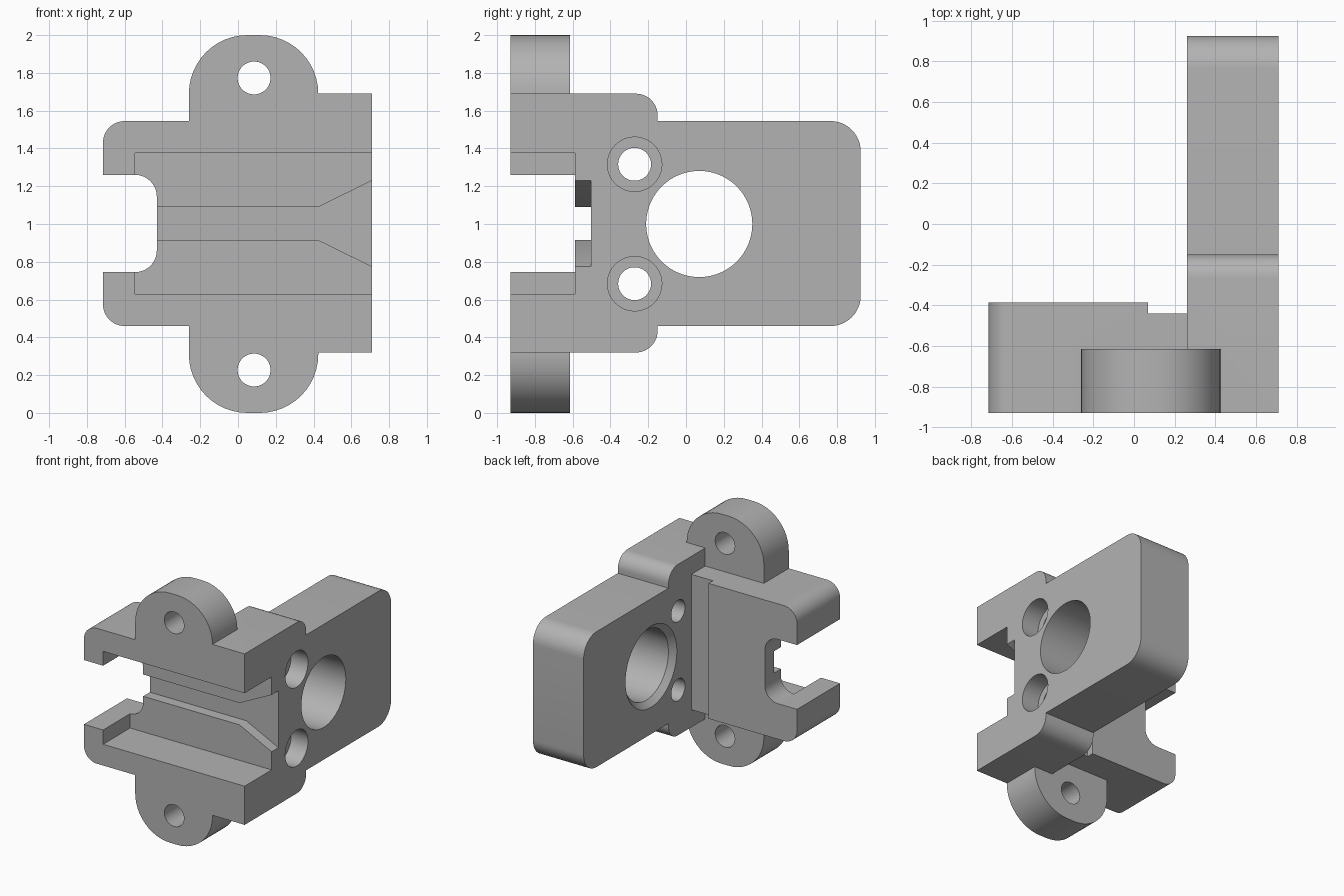
import bpy
import bmesh
import math
from mathutils import Vector

cube = bpy.data.objects.get("Cube")
if cube:
    bpy.data.objects.remove(cube, do_unlink=True)

grey = bpy.data.materials.new("plain grey")
grey.use_nodes = True
colour = (0.45, 0.45, 0.45, 1)
grey.diffuse_color = colour
grey.node_tree.nodes["Principled BSDF"].inputs["Base Color"].default_value = colour


def outline(corners, steps=12):
    """Corners are (u, v) or (u, v, radius); a radius turns the corner into an arc."""
    pts = []
    for i, c in enumerate(corners):
        p = Vector(c[:2])
        if len(c) == 2:
            pts.append(p)
            continue
        a = (Vector(corners[i - 1][:2]) - p).normalized() * c[2]
        b = (Vector(corners[(i + 1) % len(corners)][:2]) - p).normalized() * c[2]
        for k in range(steps + 1):
            t = math.pi / 2 * k / steps
            pts.append(p + a * (1 - math.sin(t)) + b * (1 - math.cos(t)))
    return pts


def rect(u0, u1, v0, v1, r=0):
    c = [(u0, v0), (u1, v0), (u1, v1), (u0, v1)]
    return outline([p + (r,) for p in c]) if r else c


def circle(u, v, r, n=64):
    return [(u + r * math.cos(math.tau * i / n), v + r * math.sin(math.tau * i / n))
            for i in range(n)]


def loft(name, lower, upper, axis, lo, hi):
    """Solid between two outlines, set along y (x-z outline) or x (y-z outline)."""
    place = (lambda p, d: (p[0], d, p[1])) if axis == "y" else (lambda p, d: (d, p[0], p[1]))
    bm = bmesh.new()
    a = [bm.verts.new(place(p, lo)) for p in lower]
    b = [bm.verts.new(place(p, hi)) for p in upper]
    bm.faces.new(a)
    bm.faces.new(b)
    for i in range(len(a)):
        bm.faces.new((a[i - 1], a[i], b[i], b[i - 1]))
    bmesh.ops.recalc_face_normals(bm, faces=bm.faces)
    mesh = bpy.data.meshes.new(name)
    bm.to_mesh(mesh)
    bm.free()
    mesh.materials.append(grey)
    obj = bpy.data.objects.new(name, mesh)
    bpy.context.collection.objects.link(obj)
    return obj


def prism(name, pts, axis, lo, hi):
    return loft(name, pts, pts, axis, lo, hi)


def combine(target, tool, operation):
    mod = target.modifiers.new(operation, "BOOLEAN")
    mod.operation, mod.solver, mod.object = operation, "EXACT", tool
    bpy.context.view_layer.objects.active = target
    bpy.ops.object.modifier_apply(modifier=mod.name)
    bpy.data.objects.remove(tool, do_unlink=True)


FRONT, INNER, OUTER = -0.93, 0.26, 0.71

# Upright side plate with a wide shoulder at the front
bracket = prism("mounting_bracket", outline([
    (FRONT, 0.32), (-0.15, 0.32, 0.115), (-0.15, 0.46), (0.925, 0.46, 0.16),
    (0.925, 1.545, 0.16), (-0.15, 1.545), (-0.15, 1.69, 0.115), (FRONT, 1.69)]),
    "x", INNER, OUTER)

# Front body with a notched end, stepped back, and the two lugs
body = prism("body", outline([
    (0.45, 0.46), (-0.715, 0.46, 0.115), (-0.715, 0.745), (-0.43, 0.745, 0.115),
    (-0.43, 1.26, 0.115), (-0.715, 1.26), (-0.715, 1.545, 0.115), (0.45, 1.545)]),
    "y", FRONT, -0.385)
combine(body, prism("back_step", rect(0.07, 0.6, 0.3, 1.7), "y", -0.44, -0.3), "DIFFERENCE")
combine(body, prism("lugs", rect(-0.26, 0.425, 0, 2, 0.31), "y", FRONT, -0.615), "UNION")
# The lug strip also spans the notch height but never reaches the notch itself
combine(bracket, body, "UNION")

# Wide channel and the narrow groove that flares at the open end
combine(bracket, prism("channel", rect(-0.545, 0.9, 0.63, 1.375), "y", -1.1, -0.588),
        "DIFFERENCE")
combine(bracket, prism("groove", [
    (-0.6, 0.915), (0.425, 0.915), (0.71, 0.775), (0.8, 0.73),
    (0.8, 1.275), (0.71, 1.23), (0.425, 1.09), (-0.6, 1.09)], "y", -0.7, -0.502),
    "DIFFERENCE")

# Lug holes and counterbored screw holes, mirrored about mid height
for side in (-1, 1):
    combine(bracket, prism("lug_hole", circle(0.085, 1 + 0.773 * side, 0.087), "y", -1.1, -0.5),
            "DIFFERENCE")
    z = 1 + 0.316 * side
    combine(bracket, prism("screw_hole", circle(-0.272, z, 0.087), "x", 0.1, 0.9), "DIFFERENCE")
    combine(bracket, prism("counterbore", circle(-0.272, z, 0.144), "x", 0.56, 0.9), "DIFFERENCE")

# Large bore with a chamfered inner rim
combine(bracket, prism("bore", circle(0.07, 1, 0.281, 96), "x", 0.1, 0.9), "DIFFERENCE")
combine(bracket, loft("bore_chamfer", circle(0.07, 1, 0.375, 96), circle(0.07, 1, 0.275, 96),
                      "x", INNER - 0.05, INNER + 0.05), "DIFFERENCE")

bpy.ops.object.select_all(action="DESELECT")
bracket.select_set(True)
bpy.context.view_layer.objects.active = bracket
bpy.ops.object.shade_smooth_by_angle(angle=math.radians(30))
